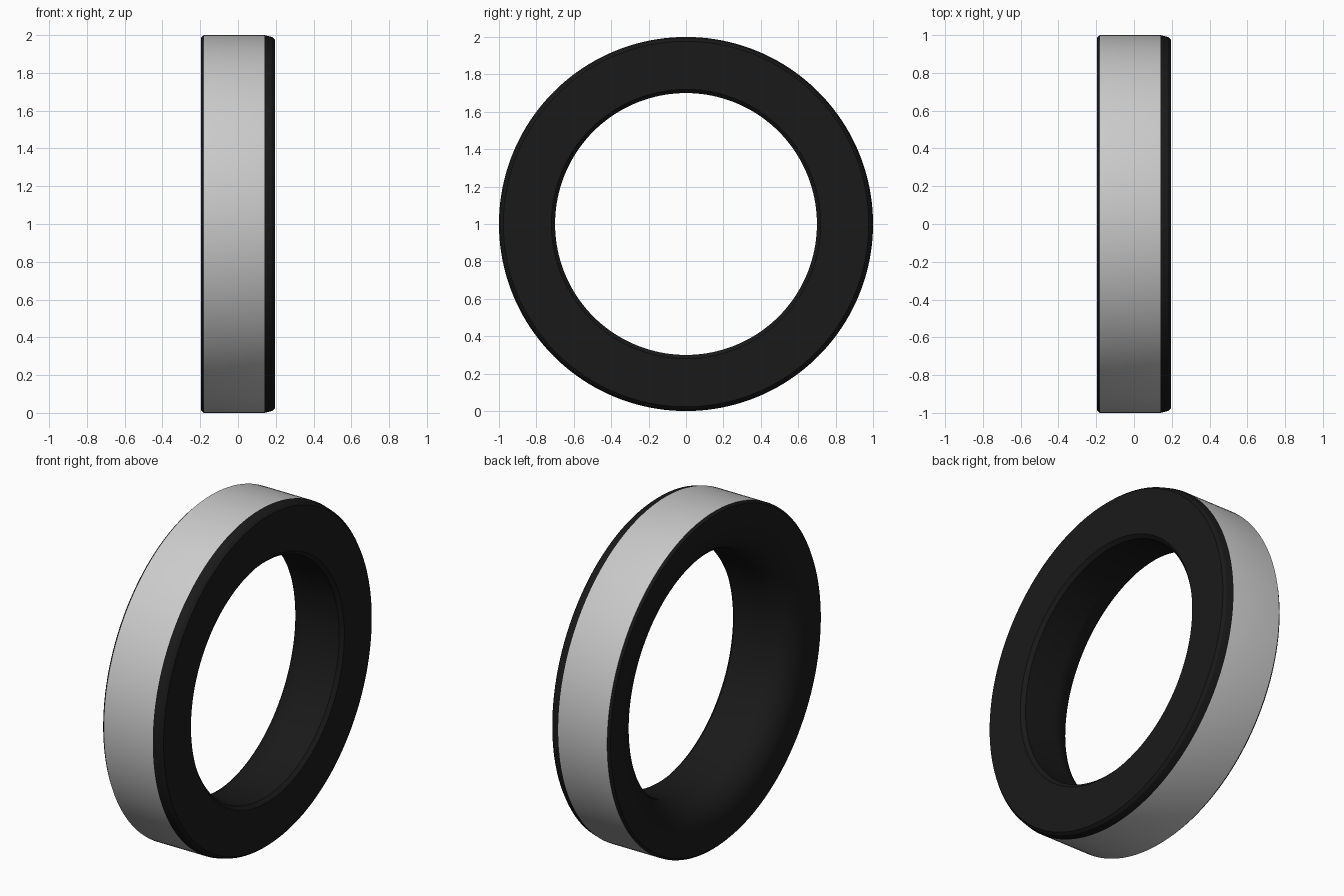
import bpy, bmesh, math

if "Cube" in bpy.data.objects:
    bpy.data.objects.remove(bpy.data.objects["Cube"])

SEG = 160
R_IN, R_OUT = 0.70, 1.0
X0, X1 = -0.195, 0.195
FILLET = 0.17

# Cross-section as (x, radius), starting with the grey outer band
profile = [(-0.182, R_OUT), (0.14, R_OUT),               # outer band
           (0.18, 0.99), (X1, 0.977),                    # outer bevel, right
           (X1, R_IN + 0.02), (X1 - 0.02, R_IN)]         # right face, bore bevel
# Large rounded bore entry on the left face
for i in range(13):
    a = math.pi / 2 * i / 12
    profile.append((X0 + FILLET - FILLET * math.sin(a),
                    R_IN + FILLET - FILLET * math.cos(a)))
profile.append((X0, 0.987))                              # outer bevel, left


def material(name, color):
    m = bpy.data.materials.new(name)
    m.diffuse_color = color
    m.use_nodes = True
    m.node_tree.nodes["Principled BSDF"].inputs["Base Color"].default_value = m.diffuse_color
    return m


# Revolve the closed profile about the x axis
bm = bmesh.new()
rings = []
for s in range(SEG):
    t = 2 * math.pi * s / SEG
    rings.append([bm.verts.new((x, r * math.cos(t), 1 + r * math.sin(t)))
                  for x, r in profile])
n = len(profile)
for s in range(SEG):
    a, b = rings[s], rings[(s + 1) % SEG]
    for i in range(n):
        j = (i + 1) % n
        f = bm.faces.new((a[i], a[j], b[j], b[i]))
        f.material_index = 0 if i == 0 else 1
bmesh.ops.recalc_face_normals(bm, faces=bm.faces)

mesh = bpy.data.meshes.new("ring")
bm.to_mesh(mesh)
bm.free()
mesh.materials.append(material("band_grey", (0.8, 0.8, 0.8, 1)))
mesh.materials.append(material("body_black", (0.01, 0.01, 0.01, 1)))
ring = bpy.data.objects.new("ring", mesh)
bpy.context.collection.objects.link(ring)

# Smooth surfaces, crisp bevel edges
bpy.context.view_layer.objects.active = ring
ring.select_set(True)
bpy.ops.object.shade_smooth_by_angle(angle=math.radians(25))
